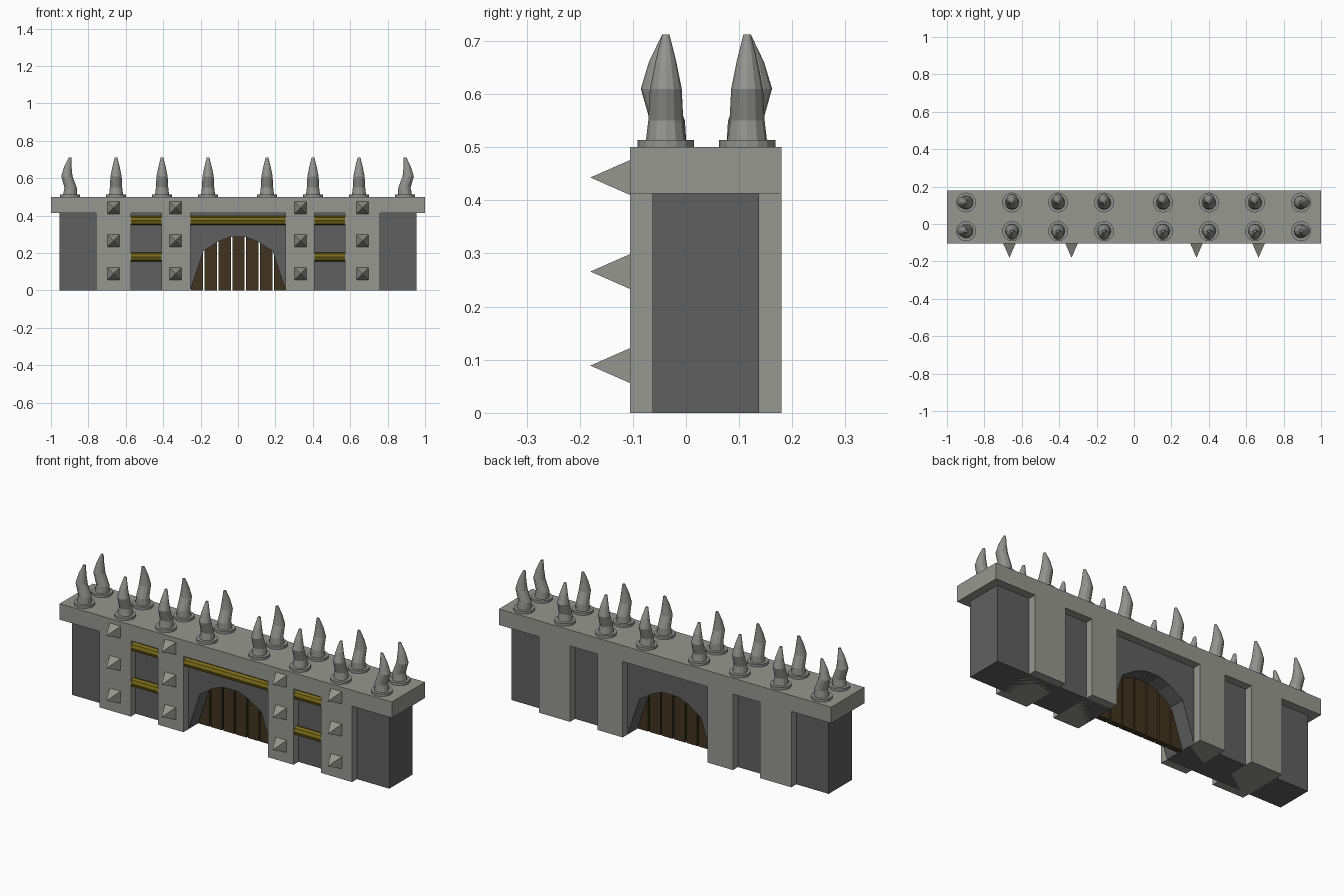
import bpy, bmesh, math
from mathutils import Vector, Matrix

if "Cube" in bpy.data.objects:
    bpy.data.objects.remove(bpy.data.objects["Cube"], do_unlink=True)


def material(name, rgb):
    m = bpy.data.materials.new(name)
    m.use_nodes = True
    m.diffuse_color = (*rgb, 1)
    bsdf = next(n for n in m.node_tree.nodes if n.type == 'BSDF_PRINCIPLED')
    bsdf.inputs["Base Color"].default_value = (*rgb, 1)
    bsdf.inputs["Roughness"].default_value = 0.9
    return m


LIGHT = material("light stone", (0.31, 0.31, 0.28))
DARK = material("dark stone", (0.115, 0.115, 0.115))
HORN = material("horn grey", (0.29, 0.29, 0.28))
BRASS = material("old brass", (0.19, 0.14, 0.01))
WOOD = material("dark wood", (0.052, 0.034, 0.014))


def finish(name, bm, mat):
    bmesh.ops.recalc_face_normals(bm, faces=bm.faces[:])
    me = bpy.data.meshes.new(name)
    bm.to_mesh(me)
    bm.free()
    me.materials.append(mat)
    ob = bpy.data.objects.new(name, me)
    bpy.context.scene.collection.objects.link(ob)
    return ob


def prism(name, outline, y0, y1, mat):
    """Extrude an x-z outline from y0 to y1."""
    bm = bmesh.new()
    face = bm.faces.new([bm.verts.new((x, y0, z)) for x, z in outline])
    ext = bmesh.ops.extrude_face_region(bm, geom=[face], use_keep_orig=True)
    moved = [g for g in ext["geom"] if isinstance(g, bmesh.types.BMVert)]
    bmesh.ops.translate(bm, verts=moved, vec=(0, y1 - y0, 0))
    return finish(name, bm, mat)


def box(name, x0, x1, y0, y1, z0, z1, mat):
    return prism(name, [(x0, z0), (x1, z0), (x1, z1), (x0, z1)], y0, y1, mat)


def cone(name, sides, r1, r2, depth, matrix, mat):
    bm = bmesh.new()
    bmesh.ops.create_cone(bm, cap_ends=True, segments=sides, radius1=r1,
                          radius2=r2, depth=depth, matrix=matrix)
    return finish(name, bm, mat)


def horn(name, x, y, bend):
    """Curved horn: rings of (height, radius, sideways shift along bend)."""
    rings = [(0.0, 0.039, 0), (0.05, 0.033, -0.003), (0.11, 0.03, 0.017),
             (0.16, 0.02, 0.012), (0.212, 0.007, 0)]
    sides = 12
    bm = bmesh.new()
    loops = []
    for h, r, shift in rings:
        centre = Vector((x, y, TOP + h)) + bend * shift
        loops.append([bm.verts.new(centre + Vector((r * math.cos(a), r * math.sin(a), 0)))
                      for a in (math.tau * i / sides for i in range(sides))])
    for low, high in zip(loops, loops[1:]):
        for i in range(sides):
            j = (i + 1) % sides
            bm.faces.new((low[i], low[j], high[j], high[i]))
    bm.faces.new(loops[0])
    bm.faces.new(loops[-1])
    return finish(name, bm, HORN)


TOP, SLAB = 0.5, 0.413
FRONT, BACK = -0.105, 0.18

# Wall with the arched gateway
arch = [(-0.255, 0), (-0.185, 0.21), (-0.105, 0.262), (-0.045, 0.285)]
arch += [(-x, z) for x, z in reversed(arch)]
prism("wall", [(-0.955, 0)] + arch + [(0.955, 0), (0.955, SLAB), (-0.955, SLAB)],
      -0.063, 0.137, DARK)

# Walkway slab on top
box("top_slab", -1, 1, FRONT, BACK, SLAB, TOP, LIGHT)

# Pillars with pyramid studs on the front
for side, s in (("left", 1), ("right", -1)):
    for kind, a, b, stud_x in (("inner", 0.255, 0.408, 0.334), ("outer", 0.572, 0.76, 0.666)):
        x0, x1 = sorted((s * a, s * b))
        box(f"{side}_{kind}_pillar", x0, x1, FRONT, BACK, 0, SLAB, LIGHT)
        for i in range(3):
            place = (Matrix.Translation((s * stud_x, FRONT - 0.0375, 0.089 + 0.177 * i))
                     @ Matrix.Rotation(math.pi / 2, 4, 'X')
                     @ Matrix.Rotation(math.pi / 4, 4, 'Z'))
            cone(f"{side}_{kind}_stud_{i + 1}", 4, 0.033 * math.sqrt(2), 0, 0.075, place, LIGHT)

# Brass bars between the pillars
bars = [("middle_bar", 0, 0.51, 0.373)]
for side, s in (("left", 1), ("right", -1)):
    bars += [(f"{side}_upper_bar", s * 0.49, 0.164, 0.373),
             (f"{side}_lower_bar", s * 0.49, 0.164, 0.179)]
for name, x, length, z in bars:
    place = Matrix.Translation((x, -0.08, z)) @ Matrix.Rotation(math.pi / 2, 4, 'Y')
    cone(name, 8, 0.024, 0.024, length, place, BRASS)

# Gate planks, the outer ones cut short to stay under the arch
for i in range(-3, 4):
    x = 0.003 + 0.074 * i
    height = 0.2 if abs(i) == 3 else 0.287
    box(f"gate_plank_{i + 4}", x - 0.033, x + 0.033, 0.022, 0.052, 0, height, WOOD)

# Two rows of horns, each in a collar, bending outwards
columns = [c + 0.246 * i for c in (-0.898, 0.155) for i in range(4)]
for row, y, out in (("front", -0.038, -1), ("back", 0.115, 1)):
    for i, x in enumerate(columns):
        if i in (0, len(columns) - 1):
            bend = Vector((math.copysign(1, x), 0, 0))
        else:
            bend = Vector((0, out, 0))
        horn(f"{row}_horn_{i + 1}", x, y, bend)
        cone(f"{row}_collar_{i + 1}", 16, 0.053, 0.053, 0.014,
             Matrix.Translation((x, y, TOP + 0.007)), HORN)
